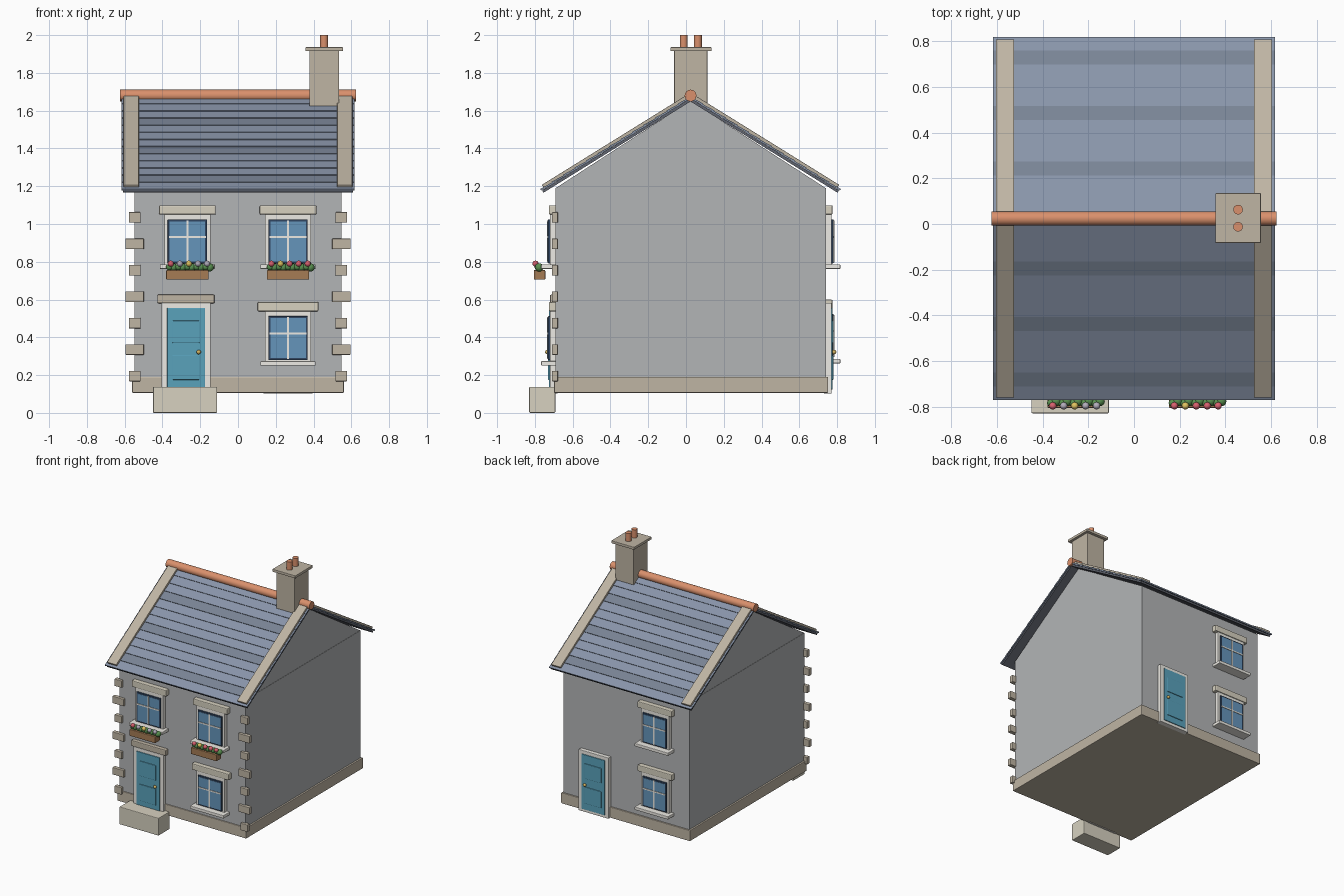
import bpy, math

if "Cube" in bpy.data.objects:
    bpy.data.objects.remove(bpy.data.objects["Cube"])

MATS = {}
COL = {
    "wall": (0.45, 0.46, 0.47), "stone": (0.52, 0.46, 0.37), "pale_stone": (0.68, 0.64, 0.53),
    "white": (0.85, 0.83, 0.78), "slate": (0.25, 0.30, 0.40), "slate_dark": (0.19, 0.23, 0.30),
    "deck": (0.12, 0.13, 0.16), "clay": (0.70, 0.28, 0.15), "teal": (0.10, 0.36, 0.50),
    "sash": (0.03, 0.06, 0.12), "glass": (0.13, 0.30, 0.50), "wood": (0.38, 0.20, 0.09),
    "leaf": (0.10, 0.28, 0.08), "pink": (0.70, 0.12, 0.16), "yellow": (0.75, 0.55, 0.12),
    "lilac": (0.45, 0.42, 0.50), "brass": (0.65, 0.45, 0.12),
}


def paint(ob, key):
    if key not in MATS:
        MATS[key] = bpy.data.materials.new(key)
        MATS[key].diffuse_color = (*COL[key], 1)
    ob.data.materials.append(MATS[key])


def box(name, x, y, z, col, bevel=0.0):
    """Box spanning the (min, max) pairs x, y and z."""
    lo, hi = zip(*(sorted(p) for p in (x, y, z)))
    bpy.ops.mesh.primitive_cube_add(size=1, location=[(a + b) / 2 for a, b in zip(lo, hi)])
    ob = bpy.context.object
    ob.name = name
    for v in ob.data.vertices:
        v.co = [c * (b - a) for c, a, b in zip(v.co, lo, hi)]
    if bevel:
        m = ob.modifiers.new("bevel", "BEVEL")
        m.width, m.segments = bevel, 2
    paint(ob, col)
    return ob


def tube(name, loc, r, length, col, rot=(0, 0, 0)):
    bpy.ops.mesh.primitive_cylinder_add(vertices=24, radius=r, depth=length, location=loc, rotation=rot)
    ob = bpy.context.object
    ob.name = name
    bpy.ops.object.shade_smooth_by_angle()
    paint(ob, col)


def ball(name, loc, r, col):
    bpy.ops.mesh.primitive_uv_sphere_add(segments=16, ring_count=10, radius=r, location=loc)
    ob = bpy.context.object
    ob.name = name
    bpy.ops.object.shade_smooth()
    paint(ob, col)


FRONT, BACK, MID = -0.69, 0.74, 0.024


def depth(side, a, b):
    """y range from a to b outward of the front (-1) or back (1) wall."""
    base = FRONT if side < 0 else BACK
    return (base + side * a, base + side * b)


# Walls, plinth and door step
box("walls", (-0.547, 0.547), (FRONT, BACK), (0.12, 1.19), "wall")
box("plinth", (-0.56, 0.56), (FRONT - 0.008, 0.752), (0.106, 0.19), "stone", 0.004)
box("front_step", (-0.45, -0.11), (-0.83, -0.692), (0, 0.138), "pale_stone", 0.005)

# Gable prism above the walls
prof = [(FRONT, 1.19), (BACK, 1.19), (MID, 1.652)]
verts = [(x, y, z) for x in (-0.545, 0.545) for y, z in prof]
me = bpy.data.meshes.new("gable")
me.from_pydata(verts, [], [(0, 2, 1), (3, 4, 5), (0, 1, 4, 3), (1, 2, 5, 4), (2, 0, 3, 5)])
gable = bpy.data.objects.new("gable", me)
bpy.context.collection.objects.link(gable)
paint(gable, "wall")

# Roof: each slope has a deck, overlapping slate rows and two stone copings
PITCH = math.atan2(0.49, 0.79)
LEN = 0.79 / math.cos(PITCH)
RIDGE_Z = 1.665
ROWS = 13


def slope_box(name, side, x, s0, s1, h0, h1, col, tilt=0.0, bevel=0.0):
    """Box along a slope: s measured down from the ridge, h above the slope."""
    ob = box(name, x, (-(s1 - s0) / 2, (s1 - s0) / 2), (-(h1 - h0) / 2, (h1 - h0) / 2), col, bevel)
    s, h = (s0 + s1) / 2, (h0 + h1) / 2
    ob.location.y = MID + side * (s * math.cos(PITCH) + h * math.sin(PITCH))
    ob.location.z = RIDGE_Z - s * math.sin(PITCH) + h * math.cos(PITCH)
    ob.rotation_euler.x = -side * (PITCH - tilt)


for side, label in ((-1, "front"), (1, "back")):
    slope_box(f"roof_deck_{label}", side, (-0.61, 0.61), 0, LEN - 0.005, -0.014, 0, "deck")
    step = LEN / ROWS
    for i in range(ROWS):
        end = LEN - i * step
        slope_box(f"slate_row_{label}_{i}", side, (-0.618, 0.618), max(end - step - 0.012, 0), end,
                  0.0, 0.010, "slate_dark" if i % 4 == 1 else "slate", 0.06)
    for x in (-0.565, 0.565):
        slope_box(f"coping_{label}", side, (x - 0.04, x + 0.04), 0, LEN - 0.02,
                  0.004, 0.026, "stone", 0, 0.003)
tube("ridge_tile", (0, MID, 1.68), 0.031, 1.25, "clay", (0, math.pi / 2, 0))

# Chimney
box("chimney_stack", (0.378, 0.536), (-0.063, 0.113), (1.625, 1.92), "stone", 0.003)
box("chimney_cap", (0.357, 0.556), (-0.083, 0.135), (1.915, 1.936), "stone", 0.003)
for y in (-0.012, 0.063):
    tube("chimney_pot", (0.456, y, 1.955), 0.021, 0.09, "clay")

# Corner stones on the front, alternating long and short
for sx in (-1, 1):
    for i in range(7):
        half = 0.049 if i % 2 else 0.031
        z = 0.195 + i * 0.14
        box("corner_stone", (sx * 0.547 - half, sx * 0.547 + half), depth(-1, -0.012, 0.02),
            (z - 0.028, z + 0.028), "stone", 0.004)


def window(name, side, cx, z0, lintel_half=0.15):
    """Framed four-pane window, z0 is the underside of the sill."""
    def part(p, half, d, za, zb, col, bevel=0.002):
        box(f"{name}_{p}", (cx - half, cx + half), depth(side, -0.01, d), (z0 + za, z0 + zb), col, bevel)
    part("frame", 0.122, 0.030, 0.01, 0.29, "white")
    part("sash", 0.104, 0.040, 0.03, 0.262, "sash")
    part("glass", 0.094, 0.042, 0.04, 0.252, "glass", 0)
    part("upright_bar", 0.005, 0.046, 0.035, 0.257, "white", 0)
    part("cross_bar", 0.098, 0.046, 0.165, 0.175, "white", 0)
    part("sill", 0.146, 0.077, 0.0, 0.024, "white", 0.004)
    part("lintel", lintel_half, 0.036, 0.288, 0.337, "pale_stone", 0.006)


window("front_upper_left_window", -1, -0.268, 0.762)
window("front_upper_right_window", -1, 0.265, 0.762)
window("front_lower_window", -1, 0.265, 0.25, 0.161)
window("back_upper_window", 1, -0.27, 0.762)
window("back_lower_window", 1, -0.27, 0.262)


def door(name, side, cx):
    """Panelled door in a white surround."""
    def part(p, half, d, za, zb, col, bevel=0.002):
        box(f"{name}_{p}", (cx - half, cx + half), depth(side, -0.01, d), (za, zb), col, bevel)
    part("frame", 0.13, 0.030, 0.103, 0.582, "white", 0.003)
    part("leaf", 0.1, 0.036, 0.125, 0.555, "teal")
    part("upper_panel", 0.072, 0.041, 0.37, 0.488, "teal", 0.004)
    part("lower_panel", 0.072, 0.041, 0.175, 0.305, "teal", 0.004)
    ball(f"{name}_knob", (cx + 0.067, depth(side, 0, 0.044)[1], 0.322), 0.012, "brass")


door("front_door", -1, -0.275)
door("back_door", 1, 0.265)
box("front_door_lintel", (-0.427, -0.124), depth(-1, -0.01, 0.03), (0.58, 0.626), "stone", 0.006)

# Flower boxes under the front upper windows
SETS = ((-0.268, ("pink", "lilac", "yellow", "lilac", "lilac")),
        (0.265, ("pink", "yellow", "pink", "pink", "pink")))
for cx, blooms in SETS:
    box("flower_box", (cx - 0.112, cx + 0.112), (-0.806, -0.745), (0.705, 0.756), "wood", 0.004)
    for i, bloom in enumerate(blooms):
        x = cx + (i - 2) * 0.048
        ball("foliage", (x + 0.022, -0.777, 0.770), 0.022, "leaf")
        ball("foliage_small", (x, -0.785, 0.772), 0.017, "leaf")
        ball("flower", (x + 0.008, -0.797, 0.79), 0.016, bloom)

for m in bpy.data.materials:
    if m.users and not m.is_grease_pencil:
        m.use_nodes = True
        m.node_tree.nodes["Principled BSDF"].inputs["Base Color"].default_value = m.diffuse_color
